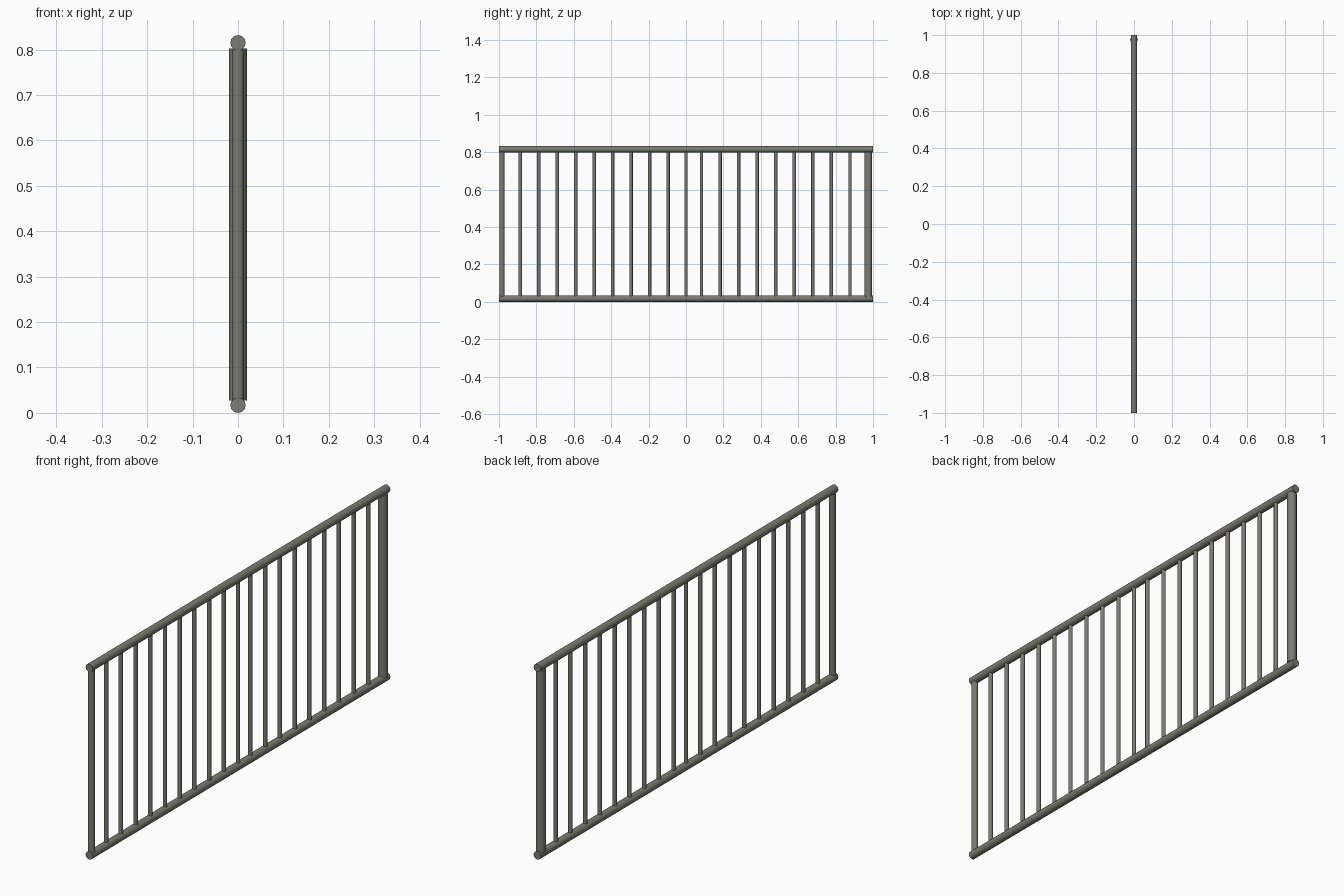
import bpy, math

if "Cube" in bpy.data.objects:
    bpy.data.objects.remove(bpy.data.objects["Cube"])

metal = bpy.data.materials.new("grey_metal")
metal.diffuse_color = (0.2, 0.2, 0.17, 1)
metal.use_nodes = True
metal.node_tree.nodes["Principled BSDF"].inputs["Base Color"].default_value = metal.diffuse_color

def rod(name, y, z, radius, length, sides, along_y=False):
    rot = (math.pi / 2, 0, 0) if along_y else (0, 0, 0)
    bpy.ops.mesh.primitive_cylinder_add(vertices=sides, radius=radius, depth=length,
                                        location=(0, y, z), rotation=rot)
    ob = bpy.context.object
    ob.name = name
    ob.data.materials.append(metal)
    bpy.ops.object.shade_smooth_by_angle(angle=math.radians(50))
    return ob

# Horizontal rails
rod("bottom_rail", 0, 0.017, 0.017, 2.0, 12, True)
rod("top_rail", 0, 0.815, 0.017, 2.0, 12, True)

# End posts: slim one at the front, thick one at the back
z0, z1 = 0.027, 0.802
mid, height = (z0 + z1) / 2, z1 - z0
rod("front_post", -0.984, mid, 0.0135, height, 12)
rod("back_post", 0.975, mid, 0.02, height, 12)

# Balusters: nine each side of a centre bar, the back row sitting slightly closer
ys = [-0.886 + 0.0988 * i for i in range(9)] + [0.0] + [0.083 + 0.0992 * i for i in range(9)]
for i, y in enumerate(ys):
    rod(f"baluster_{i + 1}", y, mid, 0.009, height, 10)
